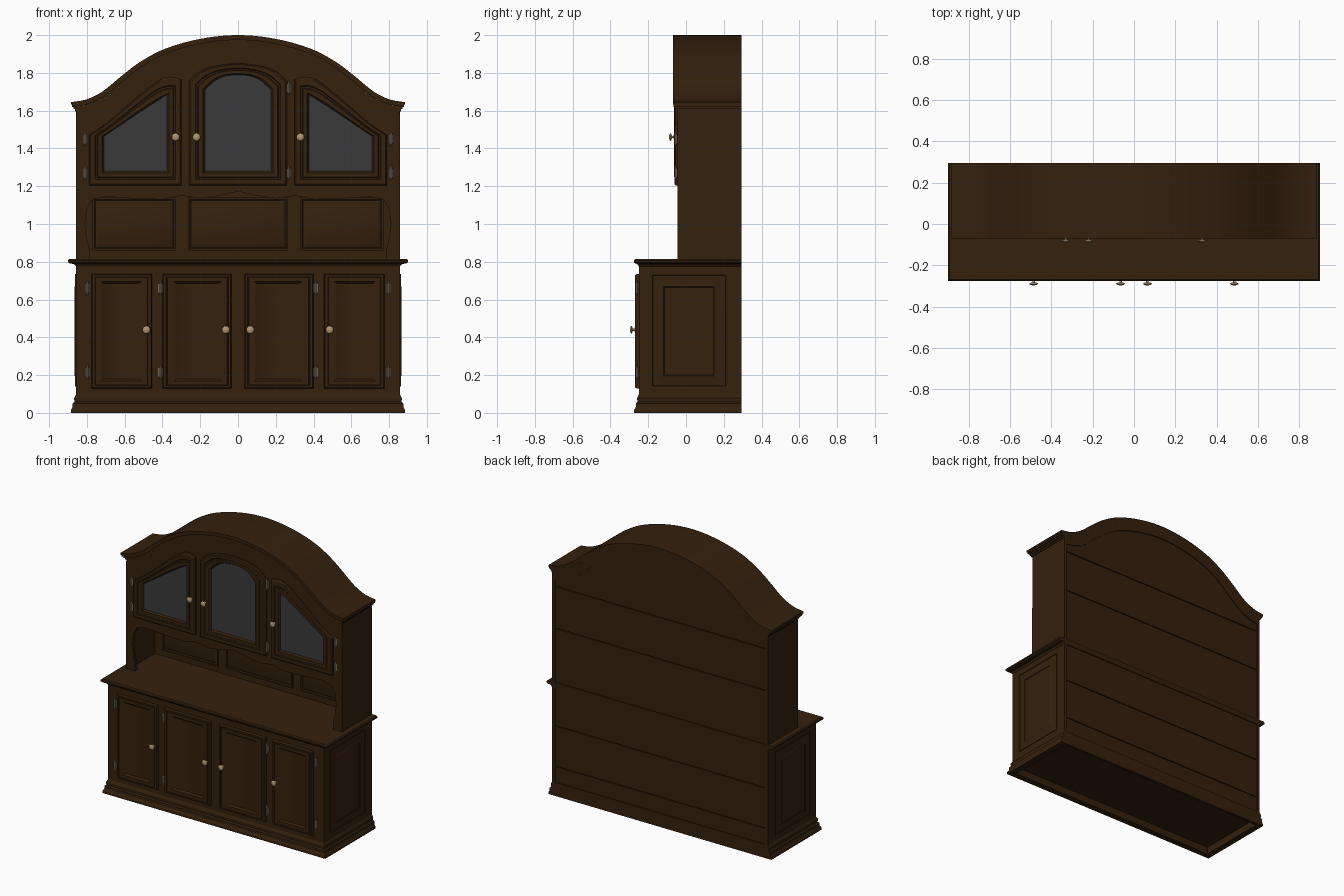
import bpy, bmesh, math
from mathutils import Vector

cube = bpy.data.objects.get("Cube")
if cube:
    bpy.data.objects.remove(cube, do_unlink=True)


def material(name, rgb, rough):
    m = bpy.data.materials.new(name)
    m.use_nodes = True
    m.diffuse_color = (*rgb, 1)
    node = m.node_tree.nodes["Principled BSDF"]
    node.inputs["Base Color"].default_value = (*rgb, 1)
    node.inputs["Roughness"].default_value = rough
    return m


WOOD = material("dark stained wood", (0.034, 0.015, 0.0043), 0.6)
GLASS = material("smoked glass", (0.042, 0.042, 0.042), 0.5)
BRASS = material("pale brass", (0.42, 0.30, 0.17), 0.5)
STEEL = material("hinge metal", (0.28, 0.24, 0.18), 0.5)
BACK = 0.295


def loft(name, loops, mat=WOOD, cap=None, angle=30):
    """Skin equal loops of points and close both ends."""
    bm = bmesh.new()
    rows = [[bm.verts.new(p) for p in loop] for loop in loops]
    for a, b in zip(rows, rows[1:]):
        for i in range(len(a)):
            bm.faces.new((a[i], a[i - 1], b[i - 1], b[i]))
    bm.faces.new(rows[0])
    bm.faces.new(rows[-1]).material_index = 1 if cap else 0
    bmesh.ops.recalc_face_normals(bm, faces=bm.faces)
    mesh = bpy.data.meshes.new(name)
    bm.to_mesh(mesh)
    bm.free()
    mesh.materials.append(mat)
    if cap:
        mesh.materials.append(cap)
    ob = bpy.data.objects.new(name, mesh)
    bpy.context.scene.collection.objects.link(ob)
    bpy.ops.object.select_all(action="DESELECT")
    ob.select_set(True)
    bpy.context.view_layer.objects.active = ob
    bpy.ops.object.shade_smooth_by_angle(angle=math.radians(angle))
    return ob


def prism(name, outline, y0, y1, mat=WOOD):
    return loft(name, [[(x, y, z) for x, z in outline] for y in (y0, y1)], mat)


def rect(x0, x1, z0, z1):
    return [(x0, z0), (x1, z0), (x1, z1), (x0, z1)]


def relief(name, outer, inner, steps, place, **kw):
    """Moulded panel: steps are (blend from outer to inner, depth)."""
    pairs = [(Vector(o), Vector(i)) for o, i in zip(outer, inner)]
    loft(name, [[place(o.lerp(i, t), d) for o, i in pairs] for t, d in steps], **kw)


def front(s=1):
    return lambda p, d: (s * p.x, d, p.y)


def side(s):
    return lambda p, d: (s * d, p.x, p.y)


def spline(pts):
    """Smooth height curve through the points, even in x."""
    def slope(i):
        a, b = pts[max(i - 1, 0)], pts[min(i + 1, len(pts) - 1)]
        return (b[1] - a[1]) / (b[0] - a[0])

    def f(x):
        x = abs(x)
        i = 0
        while i < len(pts) - 2 and x > pts[i + 1][0]:
            i += 1
        (xa, za), (xb, zb) = pts[i], pts[i + 1]
        h = xb - xa
        t = (x - xa) / h
        return (za + (zb - za) * t * t * (3 - 2 * t)
                + h * t * (1 - t) * ((1 - t) * slope(i) - t * slope(i + 1)))
    return f


def run(x0, x1, f, n):
    return [(x, f(x)) for x in (x0 + (x1 - x0) * i / n for i in range(n + 1))]


# Lower cabinet: plinth, body, side stiles and worktop
def footprint(w, y, z, yb=BACK):
    return [(-w, y, z), (w, y, z), (w, yb, z), (-w, yb, z)]


loft("plinth", [footprint(0.84, -0.23, 0.05, 0.275), footprint(0.84, -0.23, 0, 0.275)] + [
    footprint(*p) for p in [(0.885, -0.275, 0), (0.885, -0.275, 0.015), (0.876, -0.266, 0.03),
                            (0.876, -0.266, 0.05), (0.866, -0.257, 0.058),
                            (0.868, -0.259, 0.078), (0.857, -0.25, 0.097)]])
prism("lower_body", rect(-0.855, 0.855, 0.055, 0.785), -0.25, 0.28)
loft("worktop", [footprint(*p) for p in [
    (0.857, -0.25, 0.775), (0.868, -0.258, 0.788), (0.89, -0.268, 0.791),
    (0.9, -0.275, 0.798), (0.9, -0.275, 0.808), (0.893, -0.268, 0.815)]])

# Lower doors
FACE = -0.25
lower_steps = [(0, FACE), (0, FACE - 0.01), (0.08, FACE - 0.019), (0.25, FACE - 0.019),
               (0.27, FACE - 0.015), (0.32, FACE - 0.015), (0.34, FACE - 0.02),
               (0.8, FACE - 0.02), (1, FACE - 0.008)]
for s, label in ((-1, "right"), (1, "left")):
    for part, (a, b, c, d) in {"outer": (0.455, 0.775, 0.525, 0.715),
                               "inner": (0.035, 0.40, 0.10, 0.325)}.items():
        relief(f"{label}_{part}_lower_door", rect(a, b, 0.13, 0.735), rect(c, d, 0.18, 0.685),
               lower_steps, front(s), angle=50)
    # Side panels and side boards
    relief(f"{label}_side_panel", rect(-0.18, 0.215, 0.14, 0.735), rect(-0.115, 0.145, 0.2, 0.665),
           [(0, 0.85), (0, 0.862), (0.06, 0.862), (0.1, 0.858), (0.7, 0.858),
            (0.95, 0.865), (1, 0.861)], side(s))
    prism(f"{label}_lower_side", rect(s * 0.835, s * 0.857, 0.05, 0.785), -0.249, BACK)
    prism(f"{label}_upper_side", rect(s * 0.835, s * 0.857, 0.81, 1.585), -0.044, BACK)

# Crown curve and arched upper body
crest = spline([(-0.2, 1.98), (0, 2.0), (0.2, 1.98), (0.39, 1.926), (0.52, 1.857),
                (0.625, 1.777), (0.715, 1.703), (0.8, 1.66), (0.885, 1.645)])


def crown(d):
    def f(x):
        g = (crest(abs(x) + 0.01) - crest(abs(x) - 0.01)) / 0.02
        return crest(x) - d * math.hypot(1, g)
    return f


def strip(name, w, top, bottom, y0, y1):
    prism(name, run(-w, w, top, 64) + run(w, -w, bottom, 64), y0, y1)


def flat(z):
    return lambda x: z


strip("upper_body", 0.856, crown(0.045), flat(1.19), -0.045, 0.28)
layers = [(-0.07, 0.885), (-0.066, 0.88), (-0.058, 0.871), (-0.051, 0.863)]
for i, (y, w) in enumerate(layers):
    strip(f"cornice_layer_{i + 1}", w, crown(i * 0.013), crown((i + 1) * 0.013), y, BACK)
strip("back_arch_rim", 0.857, crown(0.05), crown(0.095), 0.2, BACK)

# Back boards separated by narrow joints
bands = [0.02, 0.21, 0.5, 0.79, 1.2, 1.5]
for i, (a, b) in enumerate(zip(bands, bands[1:])):
    prism(f"back_board_{i + 1}", rect(-0.836, 0.836, a + 0.003, b - 0.003), 0.276, 0.288)
strip("back_arch_board", 0.836, crown(0.094), flat(1.503), 0.276, 0.288)

# Open niche: back wall, raised panels and scalloped face frame
prism("niche_back", rect(-0.84, 0.84, 0.81, 1.2), 0.25, 0.28)
for name, a, b in (("right", -0.77, -0.33), ("middle", -0.265, 0.265), ("left", 0.33, 0.77)):
    relief(f"{name}_niche_panel", rect(a, b, 0.86, 1.14), rect(a + 0.03, b - 0.03, 0.89, 1.11),
           [(0, 0.252), (0, 0.24), (0.3, 0.24), (0.5, 0.246), (1, 0.238)], front())
scallop = [(0.785, 0.81), (0.785, 0.86), (0.80, 0.92), (0.81, 1.0), (0.80, 1.08), (0.77, 1.13),
           (0.70, 1.145), (0.55, 1.135), (0.4, 1.13), (0.3, 1.15), (0.2, 1.135), (0.1, 1.15)]
edge = scallop + [(0, 1.172)] + [(-x, z) for x, z in reversed(scallop)]
prism("niche_face_frame", edge + [(-0.857, 0.81), (-0.857, 1.2), (0.857, 1.2), (0.857, 0.81)],
      -0.045, -0.022)

# Glazed upper doors
TOP_FACE = -0.045
glazed_steps = [(0, TOP_FACE), (0, TOP_FACE - 0.01), (0.1, TOP_FACE - 0.017),
                (0.4, TOP_FACE - 0.017), (0.45, TOP_FACE - 0.012), (0.55, TOP_FACE - 0.012),
                (0.6, TOP_FACE - 0.018), (0.88, TOP_FACE - 0.018), (1, TOP_FACE - 0.006)]


def shaped(x0, x1, z0, top):
    return [(x0, z0), (x1, z0)] + run(x1, x0, top, 24)


side_top = spline([(0.30, 1.765), (0.36, 1.78), (0.42, 1.76), (0.5, 1.70),
                   (0.6, 1.615), (0.7, 1.53), (0.79, 1.47)])
side_glass = spline([(0.375, 1.685), (0.5, 1.605), (0.62, 1.525), (0.71, 1.465)])
mid_top = spline([(-0.1, 1.84), (0, 1.85), (0.1, 1.84), (0.17, 1.822), (0.22, 1.795), (0.26, 1.755)])
mid_glass = spline([(-0.07, 1.782), (0, 1.79), (0.07, 1.782), (0.12, 1.76), (0.175, 1.71)])
for s, label in ((-1, "right"), (1, "left")):
    relief(f"{label}_glazed_door", shaped(0.30, 0.79, 1.205, side_top),
           shaped(0.375, 0.71, 1.28, side_glass), glazed_steps, front(s), cap=GLASS)
relief("middle_glazed_door", shaped(-0.26, 0.26, 1.205, mid_top),
       shaped(-0.175, 0.175, 1.28, mid_glass), glazed_steps, front(), cap=GLASS)


# Turned knobs and barrel hinges
def ring(r, n=14):
    return [(r * math.cos(i * math.tau / n), r * math.sin(i * math.tau / n)) for i in range(n)]


def knob(x, y, z):
    turned = [(0.012, 0), (0.011, 0.003), (0.006, 0.005), (0.006, 0.013), (0.017, 0.016),
              (0.021, 0.02), (0.018, 0.024), (0.01, 0.027), (0.002, 0.028)]
    loft("knob", [[(x + u, y - d, z + v) for u, v in ring(r)] for r, d in turned], BRASS, angle=50)


def hinge(x, y, z):
    half = [(0.007, 0.026), (0.004, 0.028), (0.006, 0.033), (0.002, 0.038)]
    turned = [(r, -h) for r, h in reversed(half)] + half
    loft("hinge_barrel", [[(x + u, y - 0.006 + v, z + h) for u, v in ring(r, 10)]
                          for r, h in turned], STEEL)
    prism("hinge_plate", rect(x - 0.011, x + 0.011, z - 0.022, z + 0.022), y - 0.003, y + 0.001, STEEL)


for x in (-0.33, -0.22, 0.33):
    knob(x, TOP_FACE - 0.017, 1.46)
for x in (-0.485, -0.065, 0.065, 0.485):
    knob(x, FACE - 0.019, 0.44)
for x, heights in ((-0.81, (1.45, 1.27)), (0.81, (1.45, 1.27)), (0.268, (1.72, 1.27))):
    for z in heights:
        hinge(x, TOP_FACE - 0.004, z)
for x in (-0.797, -0.412, 0.412, 0.797):
    for z in (0.66, 0.215):
        hinge(x, FACE - 0.004, z)
